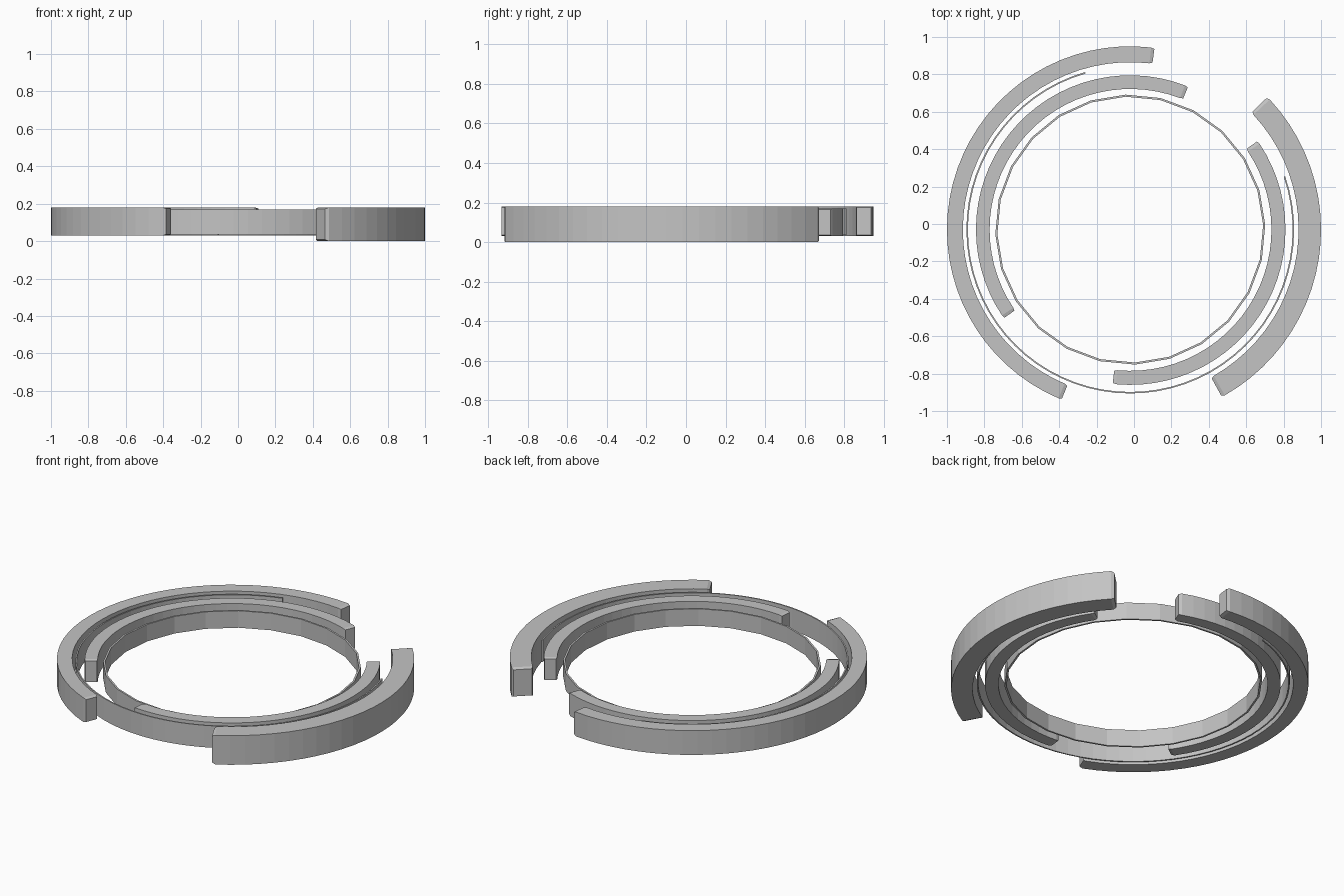
import bpy, bmesh, math

if "Cube" in bpy.data.objects:
    bpy.data.objects.remove(bpy.data.objects["Cube"])

CX, CY = -0.02, -0.03   # shared centre of all rings

grey = bpy.data.materials.new("light grey")
grey.diffuse_color = (0.55, 0.55, 0.55, 1)
grey.use_nodes = True
grey.node_tree.nodes["Principled BSDF"].inputs["Base Color"].default_value = grey.diffuse_color


def arc(name, r_in, r_out, z0, z1, a0, a1, steps, inset=0.0, closed=False):
    """Sweep a rectangle around the centre; inset gives chamfered ends."""
    bm = bmesh.new()
    sections = []
    tip = math.degrees(0.018 / r_out)
    if closed:
        sections = [(a0 + 360 * i / steps, 0) for i in range(steps)]
    else:
        b0, b1 = (a0 + tip, a1 - tip) if inset else (a0, a1)
        sections = [(b0 + (b1 - b0) * i / steps, 0) for i in range(steps + 1)]
        if inset:
            sections = [(a0, inset)] + sections + [(a1, inset)]
    rings = []
    for a, d in sections:
        c, s = math.cos(math.radians(a)), math.sin(math.radians(a))
        rings.append([bm.verts.new((CX + r * c, CY + r * s, z)) for r, z in (
            (r_in + d, z0 + d), (r_out - d, z0 + d),
            (r_out - d, z1 - d), (r_in + d, z1 - d))])
    n = len(rings)
    for i in range(n if closed else n - 1):
        p, q = rings[i], rings[(i + 1) % n]
        for k in range(4):
            bm.faces.new((p[k], p[(k + 1) % 4], q[(k + 1) % 4], q[k]))
    if not closed:
        bm.faces.new(rings[0])
        bm.faces.new(rings[-1])
    bmesh.ops.recalc_face_normals(bm, faces=bm.faces)
    me = bpy.data.meshes.new(name)
    bm.to_mesh(me)
    bm.free()
    me.materials.append(grey)
    ob = bpy.data.objects.new(name, me)
    bpy.context.collection.objects.link(ob)
    return ob


# Heavy outer arcs
arc("outer_left_arc", 0.895, 0.98, 0.03, 0.18, 82.4, 248, 34, 0.006)
arc("outer_right_arc", 0.90, 1.02, 0.0, 0.18, -61.3, 44, 22, 0.008)

# Thin band between outer and inner arcs
arc("middle_band", 0.868, 0.876, 0.035, 0.17, 106, 379, 55)

# Inner arcs
arc("inner_left_arc", 0.752, 0.825, 0.03, 0.17, 68, 215, 30, 0.005)
arc("inner_right_arc", 0.755, 0.83, 0.03, 0.17, -96.5, 34.8, 27, 0.005)

# Innermost low-sided full band
arc("inner_band", 0.711, 0.722, 0.04, 0.145, 2, 362, 24, closed=True)
